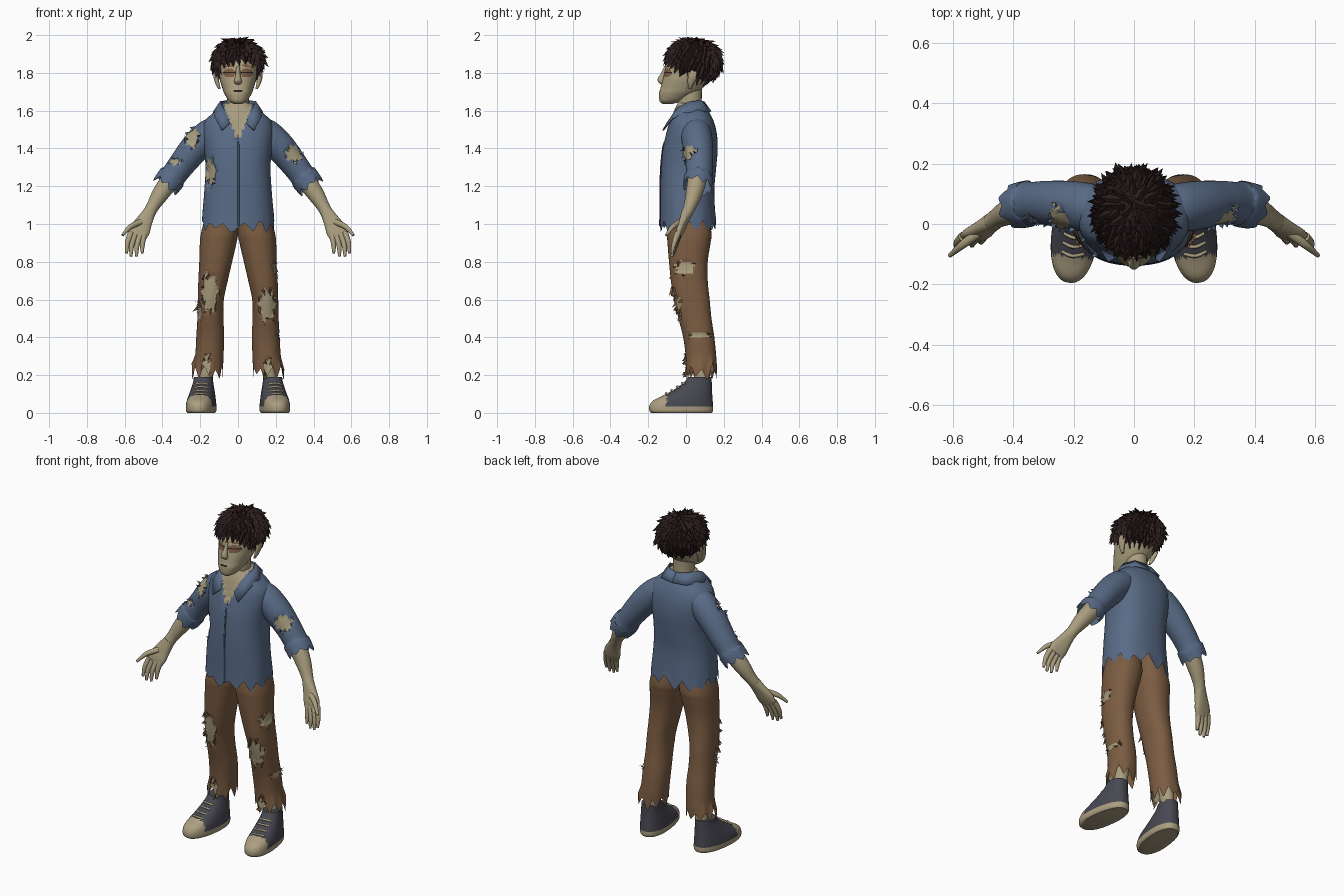
import bpy, bmesh, math, random
from mathutils import Vector

if "Cube" in bpy.data.objects:
    bpy.data.objects.remove(bpy.data.objects["Cube"])
random.seed(4)
X, Y, Z = Vector((1, 0, 0)), Vector((0, 1, 0)), Vector((0, 0, 1))


def material(name, rgb):
    m = bpy.data.materials.new(name)
    m.diffuse_color = (*rgb, 1)
    m.use_nodes = True
    m.node_tree.nodes["Principled BSDF"].inputs["Base Color"].default_value = m.diffuse_color
    return m


SKIN = material("skin", (0.40, 0.34, 0.21))
SHIRT = material("shirt blue", (0.10, 0.147, 0.24))
SEAM = material("dark blue", (0.055, 0.08, 0.14))
PANTS = material("trouser brown", (0.20, 0.108, 0.055))
HAIR = material("hair", (0.026, 0.013, 0.013))
SHOE = material("shoe grey", (0.065, 0.065, 0.085))
SOLE = material("sole tan", (0.41, 0.34, 0.215))
EYE = material("eye shadow", (0.20, 0.11, 0.06))


def finish(name, bm, mats, smooth=True):
    me = bpy.data.meshes.new(name)
    bm.to_mesh(me)
    bm.free()
    for m in mats:
        me.materials.append(m)
    if smooth:
        me.shade_smooth()
        me.set_sharp_from_angle(angle=math.radians(50))
    ob = bpy.data.objects.new(name, me)
    bpy.context.collection.objects.link(ob)
    return ob


def spline(rows, sub):
    """Smooth interpolation through section rows."""
    out = []
    for i in range(len(rows) - 1):
        p0, p1, p2, p3 = (rows[max(0, min(len(rows) - 1, i + j))] for j in (-1, 0, 1, 2))
        for k in range(sub):
            t = k / sub
            out.append([0.5 * (2 * b + (c - a) * t + (2 * a - 5 * b + 4 * c - d) * t * t
                               + (3 * b - a - 3 * c + d) * t ** 3)
                        for a, b, c, d in zip(p0, p1, p2, p3)])
    return out + [list(rows[-1])]


def loft(name, rows, mats, side=1, segs=24, sub=5, upright=True, power=2.0,
         caps=(True, True), hem=0, teeth=20, tear=None, rule=None, fray=0):
    """Rows are x, y, z, radius u, radius v; the first row may be a ragged hem."""
    pts = spline(rows, sub)
    keys = [(1 if i % 2 else -1) * random.uniform(0.2, 1) for i in range(teeth)]
    sp = lambda v: math.copysign(abs(v) ** (2 / power), v)
    first = Vector(pts[0][:3])
    bm, rings = bmesh.new(), []
    for i, (x, y, z, ru, rv) in enumerate(pts):
        c, t, u, v = Vector((x, y, z)), Z, X, Y
        if not upright:
            t = (Vector(pts[min(i + 1, len(pts) - 1)][:3]) - Vector(pts[max(i - 1, 0)][:3])).normalized()
            v = (Y - t * t.y).normalized()
            u = v.cross(t)
        fade = hem * max(0, 1 - (c - first).length / 0.1)
        ring = []
        for k in range(segs):
            a, f = 2 * math.pi * k / segs, teeth * k / segs
            j = int(f)
            rag = keys[j] + (keys[(j + 1) % teeth] - keys[j]) * (f - j)
            p = c + u * ru * sp(math.cos(a)) + v * rv * sp(math.sin(a)) - t * fade * rag
            p.x *= side
            if tear and tear(p):
                p = p.lerp(Vector((x * side, y, z)), 0.08)
            ring.append(bm.verts.new(p))
        rings.append(ring)
    for r, q in zip(rings, rings[1:]):
        for k in range(segs):
            n = (k + 1) % segs
            bm.faces.new((r[k], r[n], q[n], q[k]))
    for on, ring in zip(caps, (rings[0], rings[-1])):
        if on:
            bm.faces.new(ring)
    bmesh.ops.recalc_face_normals(bm, faces=bm.faces[:])
    pick = rule or tear
    if pick:
        for f in bm.faces:
            f.material_index = int(pick(f.calc_center_median()))
    # torn threads standing off the edges of holes
    if fray:
        for e in bm.edges[:]:
            fs = e.link_faces
            if len(fs) != 2 or fs[0].material_index == fs[1].material_index or random.random() > fray:
                continue
            a, b = e.verts[0].co, e.verts[1].co
            m, d = (a + b) / 2, (b - a) * 0.9
            if m.z > 1.42 and abs(m.x) < 0.12:
                continue
            n = (fs[0].normal + fs[1].normal).normalized()
            tip = m + n * random.uniform(0.008, 0.025) + Vector((random.uniform(-.012, .012), 0, random.uniform(-.03, .012)))
            bm.faces.new([bm.verts.new(q) for q in (m - d, m + d, tip)])
    return finish(name, bm, mats)


def prof(rows):
    """z, centre x, half width, front y, back y -> section rows."""
    return [(cx, (f + b) / 2, z, rx, (b - f) / 2) for z, cx, rx, f, b in rows]


def torn(p, holes):
    for x, y, z, rx, ry, rz in holes:
        dx, dy, dz = (p.x - x) / rx, (p.y - y) / ry, (p.z - z) / rz
        if dx * dx + dy * dy + dz * dz < 1 + 0.3 * math.sin(7 * math.atan2(dz, dx + dy)):
            return True
    return False


# head with eye sockets, lids, brows and mouth
def face_colour(p):
    if p.y > -0.03:
        return 0
    ax = abs(p.x)
    if ((ax - 0.045) / 0.034) ** 2 + ((p.z - 1.80) / 0.023) ** 2 < 1:
        return 2 if abs(p.z - 1.803) < 0.004 else 1
    if 0.018 < ax < 0.08 and abs(p.z - 1.842 + 0.2 * (ax - 0.02)) < 0.005:
        return 1
    return 2 if ax < 0.024 and abs(p.z - 1.703) < 0.004 else 0


loft("head", prof([(1.636, 0, .022, -.125, -.07), (1.652, 0, .048, -.14, -.02), (1.69, 0, .072, -.143, .05),
                   (1.72, 0, .083, -.135, .09), (1.76, 0, .095, -.125, .12), (1.80, 0, .10, -.115, .135),
                   (1.85, 0, .105, -.10, .135), (1.90, 0, .097, -.075, .125), (1.935, 0, .07, -.045, .10),
                   (1.955, 0, .03, 0, .06)]), [SKIN, EYE, HAIR], segs=72, sub=8, power=2.2, rule=face_colour)
loft("nose", [(0, -.122, 1.738, .014, .008), (0, -.128, 1.752, .021, .02), (0, -.13, 1.77, .017, .02),
              (0, -.115, 1.80, .011, .017), (0, -.105, 1.835, .009, .01)], [SKIN], segs=14, sub=4)
loft("neck", [(0, .04, 1.5, .075, .07), (0, .02, 1.6, .062, .065), (0, .02, 1.73, .058, .065)], [SKIN])
for s in (1, -1):
    loft("ear", [(.098, .02, 1.715, .006, .008), (.108, .025, 1.74, .011, .016), (.117, .035, 1.78, .013, .026),
                 (.116, .035, 1.81, .010, .022), (.108, .03, 1.822, .004, .01)], [SKIN], side=s, segs=14, sub=4)

# hair cap and tufts
C, R, crown = Vector((0, .04, 1.86)), Vector((.125, .14, .11)), Vector((0, .07, 1.985))
hairline = lambda p: p.z > 1.80 - 0.79 * p.y
bm = bmesh.new()
bmesh.ops.create_uvsphere(bm, u_segments=32, v_segments=24, radius=1)
for v in bm.verts:
    v.co = C + Vector(a * b for a, b in zip(v.co, R))
bmesh.ops.delete(bm, geom=[v for v in bm.verts if not hairline(v.co)], context='VERTS')
for i in range(330):
    h, a = 1 - 2 * (i + .5) / 330, i * 2.39996
    q = Vector((math.cos(a) * math.sqrt(1 - h * h), math.sin(a) * math.sqrt(1 - h * h), h))
    p = C + Vector(m * n for m, n in zip(q, R))
    if not hairline(p):
        continue
    n = Vector(m / k for m, k in zip(q, R)).normalized()
    d = p - crown
    t = (d - n * d.dot(n)).normalized()
    w = n.cross(t).normalized() * random.uniform(.016, .024)
    jit = Vector(random.uniform(-.35, .35) for _ in range(3))
    tip = p + (t + n * .4 + jit).normalized() * random.uniform(.04, .062)
    l, r, m, u = (bm.verts.new(k) for k in (p - w - n * .008, p + w - n * .008, p + n * .014 - t * .015, tip))
    for f in ((l, m, u), (m, r, u), (r, l, u), (l, r, m)):
        bm.faces.new(f)
bmesh.ops.recalc_face_normals(bm, faces=bm.faces[:])
finish("hair", bm, [HAIR], smooth=False)

# shirt body with open neck and side tear
body_holes = [(-.15, -.09, 1.27, .028, .08, .075)]
open_neck = lambda p: p.z > 1.638 or (p.y < 0 and p.z > 1.43 and abs(p.x) < (p.z - 1.43) * .38)
front = [(.99, -.138), (1.05, -.136), (1.18, -.136), (1.30, -.132), (1.40, -.122)]
loft("shirt_body", prof([(.99, 0, .192, -.138, .16), (1.05, 0, .189, -.136, .155), (1.18, 0, .178, -.136, .15),
                         (1.30, 0, .172, -.132, .16), (1.40, 0, .18, -.122, .168), (1.48, 0, .188, -.105, .163),
                         (1.54, 0, .178, -.09, .148), (1.58, 0, .142, -.078, .13), (1.61, 0, .105, -.066, .112),
                         (1.64, 0, .075, -.05, .095)]), [SHIRT, SKIN], segs=88, sub=7, power=2.35,
     caps=(False, True), hem=.05, teeth=26, fray=.35, tear=lambda p: open_neck(p) or torn(p, body_holes))
loft("button_placket", [(0.003, y - .001, z, .005, .004) for z, y in front] + [(0, -.113, 1.435, .005, .004)],
     [SEAM], segs=8, sub=4, upright=False)

# collar: folded strip mirrored about the middle
top = [(0, .095, 1.645), (.06, .078, 1.652), (.092, .02, 1.648), (.078, -.045, 1.615), (.042, -.098, 1.535)]
low = [(0, .132, 1.595), (.085, .115, 1.595), (.13, .02, 1.59), (.12, -.07, 1.56), (.085, -.122, 1.495)]
for s in (1, -1):
    bm = bmesh.new()
    a, b = ([bm.verts.new((x * s, y, z)) for x, y, z in line] for line in (top, low))
    for i in range(4):
        bm.faces.new((a[i], b[i], b[i + 1], a[i + 1]))
    bmesh.ops.recalc_face_normals(bm, faces=bm.faces[:])
    md = finish("collar", bm, [SHIRT]).modifiers.new("thickness", 'SOLIDIFY')
    md.thickness, md.offset = .008, 0

sleeve_holes = [(-.24, 0, 1.46, .035, .08, .055), (.30, 0, 1.375, .05, .07, .045), (-.33, 0, 1.33, .03, .05, .02)]
leg_holes = [(-.15, -.07, .63, .042, .06, .11), (.155, -.06, .57, .047, .07, .085), (.2, -.01, .77, .05, .05, .035),
             (.21, .07, .41, .04, .06, .012), (-.165, 0, .25, .02, .06, .06), (.16, 0, .24, .02, .06, .05),
             (-.21, 0, .54, .03, .03, .05)]
fingers = [((.566, -.042, .955), (.585, -.062, .90), (.59, -.075, .845)),
           ((.545, -.042, .945), (.563, -.062, .885), (.566, -.075, .828)),
           ((.520, -.040, .94), (.535, -.06, .885), (.537, -.072, .828)),
           ((.497, -.036, .95), (.506, -.052, .895), (.507, -.062, .845)),
           ((.515, -.03, 1.01), (.57, -.07, .985), (.611, -.105, .94))]
for s in (1, -1):
    # sleeve with rolled ragged cuff
    loft("sleeve", [(.385, .06, 1.20, .074, .076), (.352, .067, 1.243, .076, .077), (.34, .069, 1.258, .068, .07),
                    (.29, .07, 1.325, .072, .073), (.22, .063, 1.41, .080, .08), (.15, .055, 1.475, .08, .08),
                    (.09, .05, 1.50, .07, .07)], [SHIRT, SKIN], side=s, segs=56, sub=8, upright=False,
         caps=(False, True), hem=.022, teeth=16, fray=.35, tear=lambda p: torn(p, sleeve_holes))
    # forearm, palm and fingers
    loft("forearm", [(.30, .068, 1.31, .05, .05), (.36, .058, 1.23, .05, .05), (.41, .042, 1.16, .045, .044),
                     (.452, .02, 1.092, .034, .033), (.478, .0, 1.045, .034, .028)], [SKIN], side=s, upright=False)
    loft("palm", [(.468, .008, 1.065, .032, .03), (.495, -.012, 1.015, .043, .024), (.518, -.03, .97, .053, .021),
                  (.532, -.041, .935, .048, .015)], [SKIN], side=s, upright=False, power=2.4)
    for path in fingers:
        loft("finger", [(*p, r, r) for p, r in zip(path, (.017, .0135, .007))], [SKIN], side=s, segs=10,
             sub=4, upright=False)
    # trouser leg
    loft("trouser_leg", prof([(.215, .163, .082, 0, .165), (.3, .152, .075, -.002, .16), (.4, .147, .074, -.015, .15),
                              (.5, .146, .069, -.04, .135), (.6, .144, .069, -.065, .125), (.7, .132, .078, -.08, .115),
                              (.8, .118, .087, -.09, .115), (.9, .105, .097, -.098, .13), (.95, .098, .098, -.10, .135),
                              (1.04, .088, .086, -.088, .12), (1.10, .085, .075, -.07, .10)]), [PANTS, SKIN], side=s,
         segs=60, sub=8, power=2.2, caps=(False, True), hem=.05, teeth=18, fray=.35,
         tear=lambda p: torn(p, leg_holes))
    loft("ankle", [(.172, .085, .13, .04, .045), (.168, .085, .2, .037, .042), (.155, .08, .34, .045, .05)],
         [SKIN], side=s)
    # canvas shoe with tan sole, toe cap and laces, toes turned out
    parts = [loft("shoe", prof([(0, 0, .07, -.185, .138), (.012, 0, .077, -.195, .144), (.04, 0, .077, -.194, .144),
                                (.065, 0, .074, -.175, .142), (.09, 0, .069, -.125, .14), (.12, 0, .062, -.07, .138),
                                (.16, 0, .053, -.012, .137), (.19, 0, .05, .012, .135)]), [SHOE, SOLE], segs=48,
                  sub=5, power=2.3, rule=lambda p: p.z < .035 or (p.y < -.11 and p.z < .098))]
    for y, z in ((-.105, .104), (-.075, .12), (-.045, .14), (-.018, .158)):
        parts.append(loft("lace", [(-.036, y + .01, z - .008, .006, .006), (0, y - .002, z, .006, .006),
                                   (.036, y + .01, z - .008, .006, .006)], [SOLE], segs=8, sub=3, upright=False))
    for ob in parts:
        ob.location.x = s * .192
        ob.rotation_euler.z = s * .12
